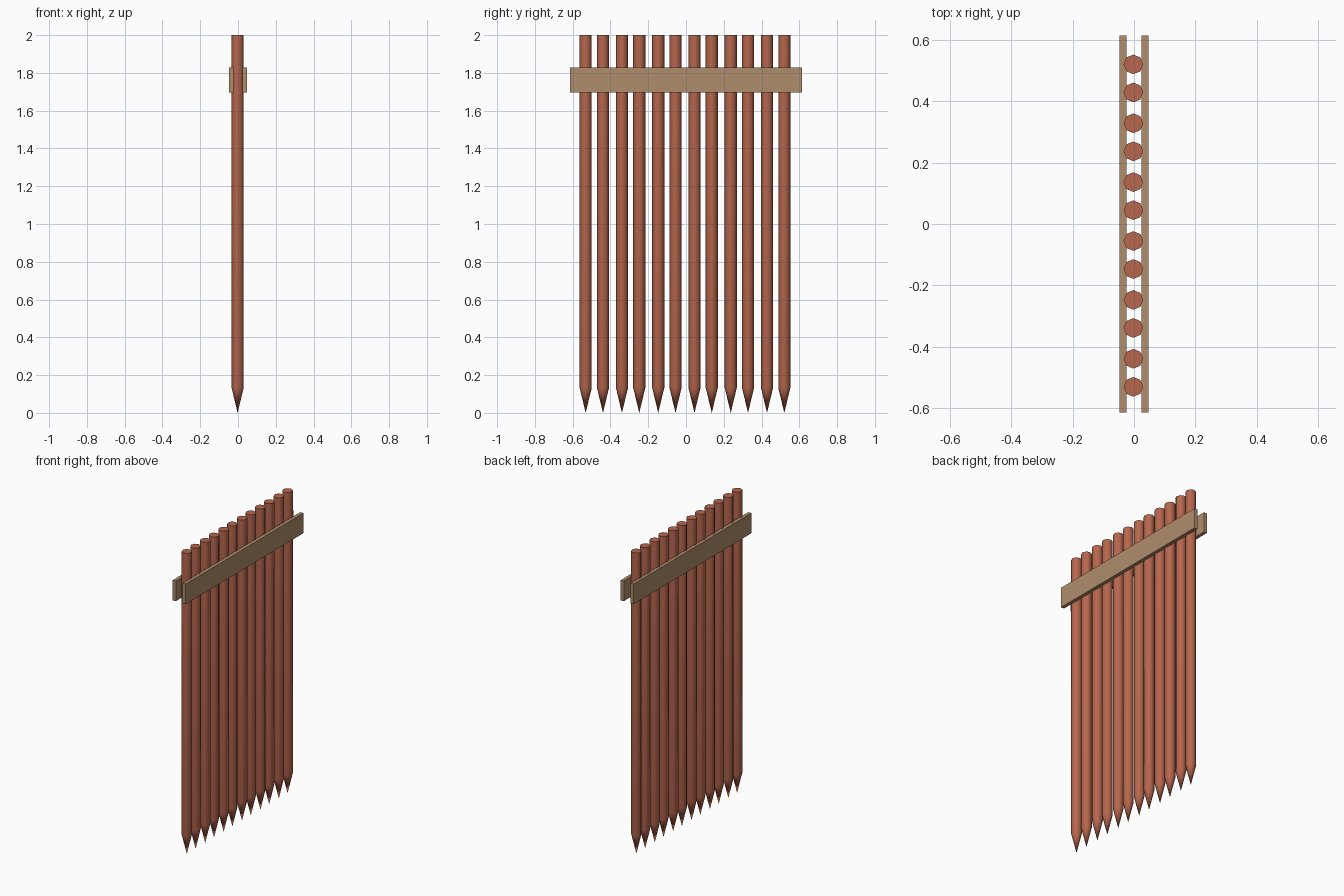
import bpy, bmesh, math

if "Cube" in bpy.data.objects:
    bpy.data.objects.remove(bpy.data.objects["Cube"])


def material(name, color):
    m = bpy.data.materials.new(name)
    m.diffuse_color = (*color, 1)
    m.use_nodes = True
    m.node_tree.nodes["Principled BSDF"].inputs["Base Color"].default_value = m.diffuse_color
    return m


WOOD = material("red brown wood", (0.47, 0.135, 0.075))
PLANK = material("tan plank wood", (0.43, 0.27, 0.15))


def finish(name, bm, mat):
    bmesh.ops.recalc_face_normals(bm, faces=bm.faces[:])
    me = bpy.data.meshes.new(name)
    bm.to_mesh(me)
    bm.free()
    me.materials.append(mat)
    ob = bpy.data.objects.new(name, me)
    bpy.context.collection.objects.link(ob)
    return ob


# Sharpened round stake: point at the bottom, flat top
def stake(name, y, sides=8, r=0.032, tip=0.133, top=2.0):
    bm = bmesh.new()
    rings = []
    for z in (tip, top):
        rings.append([bm.verts.new((-0.002 + r * math.cos(2 * math.pi * k / sides),
                                    y + r * math.sin(2 * math.pi * k / sides), z))
                      for k in range(sides)])
    point = bm.verts.new((-0.002, y, 0))
    low, high = rings
    for k in range(sides):
        n = (k + 1) % sides
        bm.faces.new((low[k], low[n], high[n], high[k])).smooth = True
        bm.faces.new((point, low[n], low[k])).smooth = True
    bm.faces.new(high)
    ob = finish(name, bm, WOOD)
    for e in ob.data.edges:  # crisp rim at the flat top
        if all(ob.data.vertices[v].co.z > top - 0.001 for v in e.vertices):
            e.use_edge_sharp = True


# Cross rail plank on one face of the fence
def rail(name, x):
    bm = bmesh.new()
    bmesh.ops.create_cube(bm, size=1)
    for v in bm.verts:
        v.co = (x + v.co.x * 0.023, v.co.y * 1.228, 1.762 + v.co.z * 0.133)
    finish(name, bm, PLANK)


# Stakes stand in six slightly uneven pairs
for i in range(6):
    for j in range(2):
        stake(f"stake_{2 * i + j + 1}", -0.531 + 0.192 * i + 0.0915 * j)

rail("rail_left", -0.0365)
rail("rail_right", 0.0365)
